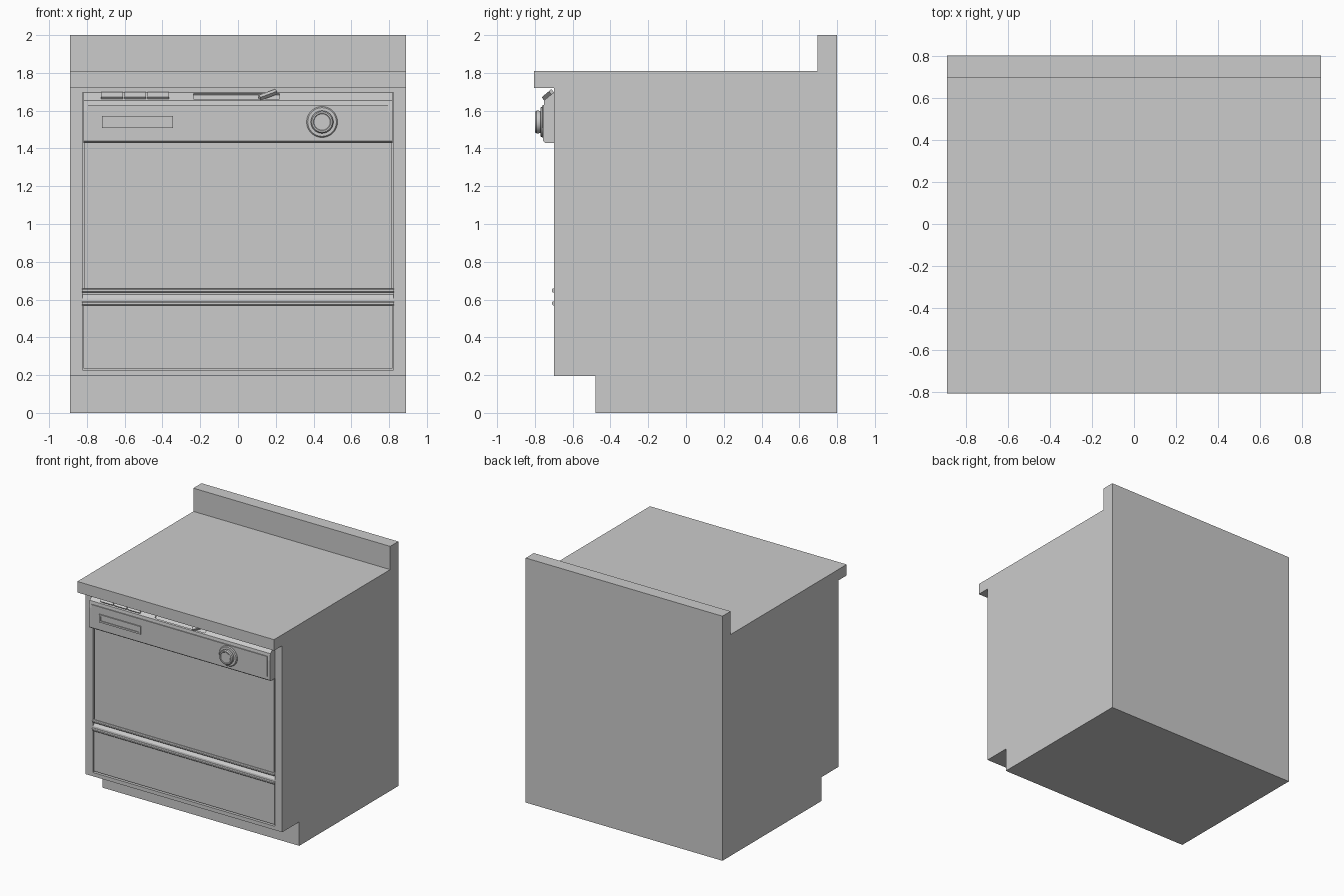
import bpy, bmesh, math
from mathutils import Matrix, Vector

if "Cube" in bpy.data.objects:
    bpy.data.objects.remove(bpy.data.objects["Cube"])


def finish(name, bm):
    bmesh.ops.recalc_face_normals(bm, faces=bm.faces)
    me = bpy.data.meshes.new(name)
    bm.to_mesh(me)
    bm.free()
    ob = bpy.data.objects.new(name, me)
    bpy.context.collection.objects.link(ob)
    return ob


def prism(name, profile, x0, x1):
    """Extrude a (y, z) profile along x."""
    bm = bmesh.new()
    f = bm.faces.new([bm.verts.new((x0, y, z)) for y, z in profile])
    ext = bmesh.ops.extrude_face_region(bm, geom=[f])
    vs = [v for v in ext["geom"] if isinstance(v, bmesh.types.BMVert)]
    bmesh.ops.translate(bm, verts=vs, vec=(x1 - x0, 0, 0))
    return finish(name, bm)


def box(name, centre, size, rot=None):
    bm = bmesh.new()
    m = Matrix.Translation(centre) @ (rot or Matrix()) @ Matrix.Diagonal((*size, 1))
    bmesh.ops.create_cube(bm, size=1, matrix=m)
    return finish(name, bm)


def span(name, x0, x1, y0, y1, z0, z1):
    return box(name, ((x0 + x1) / 2, (y0 + y1) / 2, (z0 + z1) / 2), (x1 - x0, y1 - y0, z1 - z0))


def cut(ob, cutter):
    mod = ob.modifiers.new("cut", "BOOLEAN")
    mod.object = cutter
    mod.operation = "DIFFERENCE"
    mod.solver = "EXACT"
    bpy.context.view_layer.objects.active = ob
    bpy.ops.object.modifier_apply(modifier=mod.name)
    bpy.data.objects.remove(cutter)


def lathe(name, profile, cx, cz, n=32):
    """Revolve (radius, y) points around an axis parallel to y."""
    bm = bmesh.new()
    rings = [[bm.verts.new((cx + r * math.cos(2 * math.pi * i / n), y,
                            cz + r * math.sin(2 * math.pi * i / n))) for i in range(n)]
             for r, y in profile]
    for a, b in zip(rings, rings[1:]):
        for i in range(n):
            bm.faces.new((a[i], a[(i + 1) % n], b[(i + 1) % n], b[i]))
    bm.faces.new(rings[0])
    bm.faces.new(rings[-1])
    ob = finish(name, bm)
    bpy.ops.object.select_all(action="DESELECT")
    ob.select_set(True)
    bpy.context.view_layer.objects.active = ob
    bpy.ops.object.shade_smooth_by_angle(angle=math.radians(35))
    return ob


# Cabinet with toe kick, overhanging worktop and backsplash, plus shallow front pocket
cabinet = prism("cabinet", [(-0.48, 0), (0.80, 0), (0.80, 2.0), (0.695, 2.0), (0.695, 1.81),
                            (-0.805, 1.81), (-0.805, 1.72), (-0.70, 1.72), (-0.70, 0.195),
                            (-0.48, 0.195)], -0.89, 0.89)
cut(cabinet, span("pocket", -0.823, 0.823, -0.75, -0.67, 0.226, 1.695))

# Door panels
span("upper_door_panel", -0.812, 0.812, -0.694, -0.665, 0.655, 1.45)
span("lower_access_panel", -0.818, 0.818, -0.694, -0.665, 0.236, 0.58)
span("channel_back", -0.822, 0.822, -0.675, -0.665, 0.57, 0.66)

# Rounded trim lips along the door split, and sloped channel strip
for name, z in (("upper_door_lip", 0.648), ("lower_panel_lip", 0.580)):
    prism(name, [(-0.672, z - 0.011), (-0.704, z - 0.011), (-0.71, z - 0.005),
                 (-0.71, z + 0.005), (-0.704, z + 0.011), (-0.672, z + 0.011)], -0.825, 0.825)
prism("channel_slope", [(-0.672, 0.59), (-0.70, 0.59), (-0.698, 0.605), (-0.680, 0.626),
                        (-0.672, 0.626)], -0.822, 0.822)

# Control console
console = prism("control_console", [(-0.67, 1.43), (-0.745, 1.43), (-0.757, 1.44), (-0.757, 1.60),
                                    (-0.750, 1.655), (-0.70, 1.697), (-0.67, 1.697)],
                -0.818, 0.818)
tilt = math.radians(40)
rot = Matrix.Rotation(tilt, 4, "X")
normal = Vector((0, -math.sin(tilt), math.cos(tilt)))
slope = Vector((0, -0.725, 1.676))
cut(console, box("latch_slot", slope + Vector((-0.007, 0, 0)), (0.455, 0.044, 0.02), rot))
prism("console_face_plate", [(-0.74, 1.445), (-0.757, 1.445), (-0.761, 1.63), (-0.74, 1.63)],
      -0.795, 0.795)

# Push buttons and latch lever on the sloped top
for i, x in enumerate((-0.667, -0.545, -0.423)):
    box(f"push_button_{i + 1}", slope + Vector((x, 0, 0)) + normal * 0.004,
        (0.114, 0.044, 0.018), rot)
box("latch_lever", slope + Vector((0.157, 0, 0)) + normal * 0.01, (0.10, 0.02, 0.022),
    rot @ Matrix.Rotation(math.radians(30), 4, "Z"))

# Framed rectangular plate
frame = span("plate_frame", -0.72, -0.345, -0.769, -0.75, 1.508, 1.572)
cut(frame, span("plate_cut", -0.706, -0.359, -0.80, -0.763, 1.522, 1.558))

# Timer dial
lathe("dial_base", [(0.082, -0.745), (0.082, -0.762), (0.076, -0.769), (0.066, -0.769)],
      0.445, 1.54)
lathe("dial_knob", [(0.056, -0.765), (0.060, -0.78), (0.060, -0.792), (0.054, -0.80),
                    (0.046, -0.80), (0.043, -0.797)], 0.445, 1.54)
